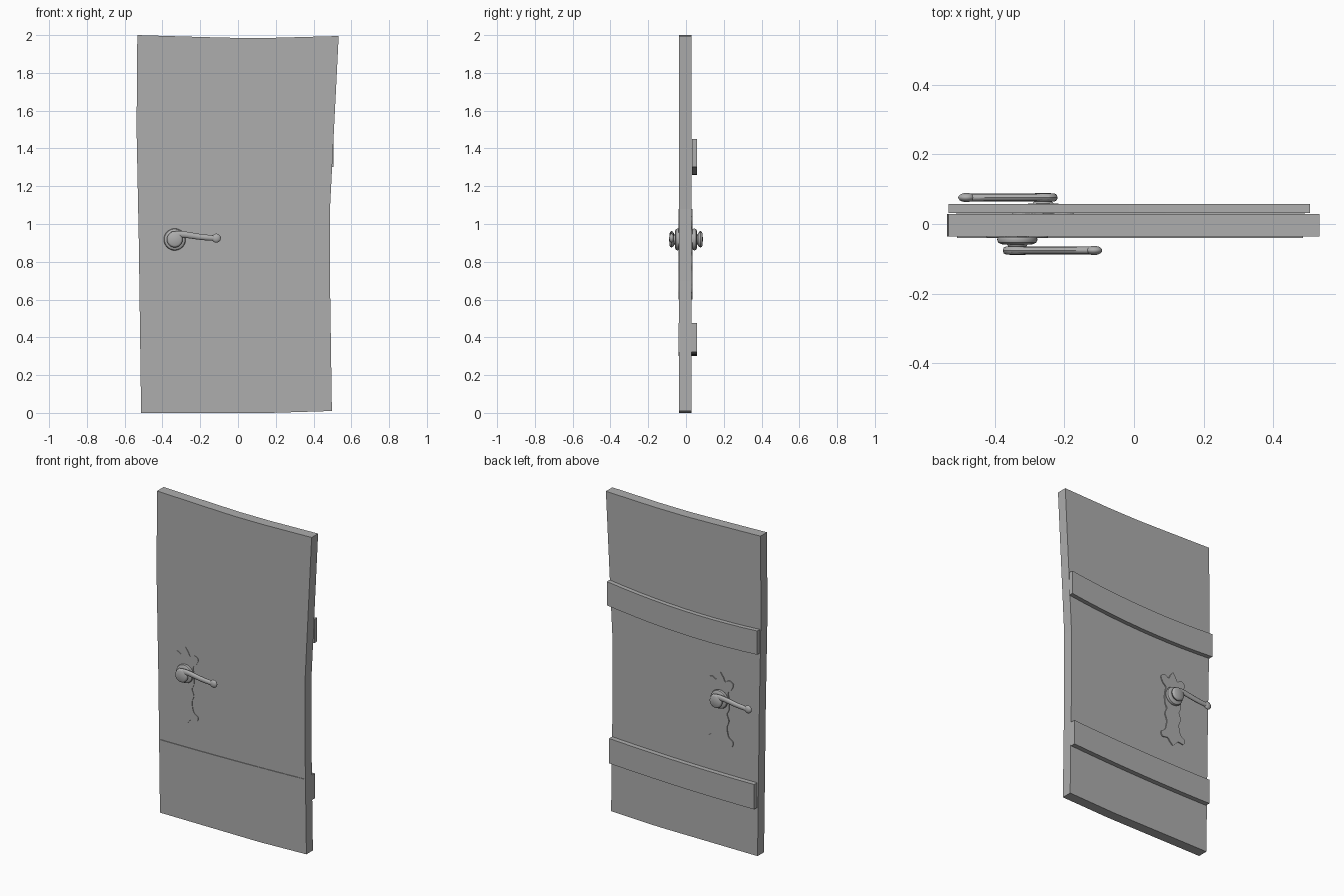
import bpy, bmesh, math
from mathutils import Matrix, Vector

if "Cube" in bpy.data.objects:
    bpy.data.objects.remove(bpy.data.objects["Cube"], do_unlink=True)

grey = bpy.data.materials.new("plain grey")
grey.use_nodes = True
grey.diffuse_color = (0.42, 0.42, 0.42, 1)
grey.node_tree.nodes["Principled BSDF"].inputs["Base Color"].default_value = (0.42, 0.42, 0.42, 1)


def finish(name, bm, smooth=False):
    bmesh.ops.recalc_face_normals(bm, faces=bm.faces)
    mesh = bpy.data.meshes.new(name)
    bm.to_mesh(mesh)
    bm.free()
    mesh.materials.append(grey)
    obj = bpy.data.objects.new(name, mesh)
    bpy.context.collection.objects.link(obj)
    if smooth:
        bpy.ops.object.select_all(action="DESELECT")
        obj.select_set(True)
        bpy.context.view_layer.objects.active = obj
        bpy.ops.object.shade_smooth_by_angle(angle=math.radians(40))
    return obj


def slab(name, outline, front, back):
    """Extrude an (x, z) outline between two depths."""
    bm = bmesh.new()
    face = bm.faces.new([bm.verts.new((x, front, z)) for x, z in outline])
    out = bmesh.ops.extrude_face_region(bm, geom=[face])
    moved = [v for v in out["geom"] if isinstance(v, bmesh.types.BMVert)]
    bmesh.ops.translate(bm, verts=moved, vec=(0, back - front, 0))
    return finish(name, bm)


def batten(name, x0, x1, z0, z1, height, sag, front, back):
    """Plank with a gentle sag between its two ends."""
    steps = 10
    lower = []
    for i in range(steps + 1):
        t = i / steps
        lower.append((x0 + (x1 - x0) * t, z0 + (z1 - z0) * t - sag * 4 * t * (1 - t)))
    upper = [(x, z + height) for x, z in reversed(lower)]
    return slab(name, lower + upper, front, back)


def smooth_line(points, steps=4):
    """Catmull-Rom line through the points."""
    pts = [Vector(p) for p in points]
    pts = [pts[0]] + pts + [pts[-1]]
    line = []
    for a, b, c, d in zip(pts, pts[1:], pts[2:], pts[3:]):
        for i in range(steps):
            t = i / steps
            line.append(0.5 * (2 * b + (c - a) * t + (2 * a - 5 * b + 4 * c - d) * t ** 2
                               + (3 * b - a - 3 * c + d) * t ** 3))
    return line + [pts[-1]]


# Crooked door leaf
slab("door_panel", [
    (-0.513, 0), (0.17, 0), (0.497, 0.01), (0.487, 0.7), (0.487, 1.08), (0.533, 1.995),
    (0.2, 1.986), (0, 1.985), (-0.2, 1.99), (-0.533, 2), (-0.537, 1.5), (-0.525, 0.9)],
    -0.036, 0.028)

# Cross planks
batten("back_upper_batten", -0.532, 0.505, 1.272, 1.303, 0.148, 0.025, 0.031, 0.058)
batten("back_lower_batten", -0.51, 0.49, 0.302, 0.322, 0.155, 0.008, 0.028, 0.058)
batten("front_lower_batten", -0.508, 0.485, 0.302, 0.322, 0.155, 0.004, -0.04, -0.036)

# Ornate lock plates, mirrored from half a silhouette
HALF = [(0, 1.08), (0.02, 1.052), (0.032, 1.03), (0.06, 1.043), (0.088, 1.025), (0.075, 0.99),
        (0.052, 0.965), (0.06, 0.92), (0.058, 0.86), (0.045, 0.83), (0.058, 0.79), (0.045, 0.75),
        (0.05, 0.71), (0.06, 0.685), (0.086, 0.665), (0.078, 0.635), (0.04, 0.638), (0.022, 0.62), (0, 0.6)]
half = smooth_line(HALF)


def lock_plate(name, centre, front, back):
    outline = [(centre + x, z) for x, z in half]
    outline += [(centre - x, z) for x, z in reversed(half[1:-1])]
    slab(name, outline, front, back)


lock_plate("front_lock_plate", -0.335, -0.039, -0.035)
lock_plate("back_lock_plate", -0.261, 0.027, 0.034)


def lathe(name, profile, place):
    """Spin a (radius, outward depth) profile around the handle axis."""
    bm = bmesh.new()
    verts = [bm.verts.new((r, -d, 0)) for r, d in profile]
    edges = [bm.edges.new(pair) for pair in zip(verts, verts[1:])]
    bmesh.ops.spin(bm, geom=verts + edges, cent=(0, 0, 0), axis=(0, 1, 0),
                   angle=math.tau, steps=32)
    bmesh.ops.remove_doubles(bm, verts=bm.verts, dist=0.0005)
    bm.transform(place)
    return finish(name, bm, True)


def lever(name, path, place, sides=12):
    """Sweep a tapering round section along an (x, z) path, flattened in depth."""
    line = smooth_line(path)
    bm = bmesh.new()
    rings = []
    for i, p in enumerate(line):
        run = (line[min(i + 1, len(line) - 1)] - line[max(i - 1, 0)]).normalized()
        radius = 0.019 - 0.005 * i / len(line)
        ring = []
        for k in range(sides):
            a = math.tau * k / sides
            off = radius * math.cos(a)
            ring.append(bm.verts.new((p.x - run.y * off, -0.076 + 0.011 * math.sin(a), p.y + run.x * off)))
        rings.append(ring)
    for a, b in zip(rings, rings[1:]):
        for k in range(sides):
            j = (k + 1) % sides
            bm.faces.new((a[k], a[j], b[j], b[k]))
    bm.faces.new(rings[0])
    bm.faces.new(rings[-1])
    bm.transform(place)
    return finish(name, bm, True)


def handle(side, centre, turn):
    place = Matrix.Translation((centre, 0, 0.918)) @ Matrix.Rotation(turn, 4, "Z")
    # Rounded rose and spindle
    lathe(side + "_handle_rose", [(0, 0.03), (0.05, 0.03), (0.056, 0.038), (0.058, 0.045), (0.055, 0.053),
                                  (0.046, 0.058), (0.03, 0.059), (0.026, 0.064), (0.026, 0.07), (0, 0.07)], place)
    # Lever hub
    lathe(side + "_handle_hub", [(0, 0.064), (0.032, 0.064), (0.039, 0.068), (0.042, 0.076), (0.039, 0.084),
                                 (0.032, 0.088), (0, 0.089)], place)
    # Lever arm and its knob
    lever(side + "_handle_lever", [(-0.015, 0.022), (0.02, 0.027), (0.06, 0.025), (0.14, 0.013), (0.215, 0.007)], place)
    bm = bmesh.new()
    bmesh.ops.create_uvsphere(bm, u_segments=20, v_segments=12, radius=0.024)
    bm.transform(place @ Matrix.Translation((0.22, -0.076, 0.007)) @ Matrix.Diagonal((1, 0.55, 1, 1)))
    finish(side + "_handle_knob", bm, True)


handle("front", -0.335, 0)
handle("back", -0.261, math.pi)
